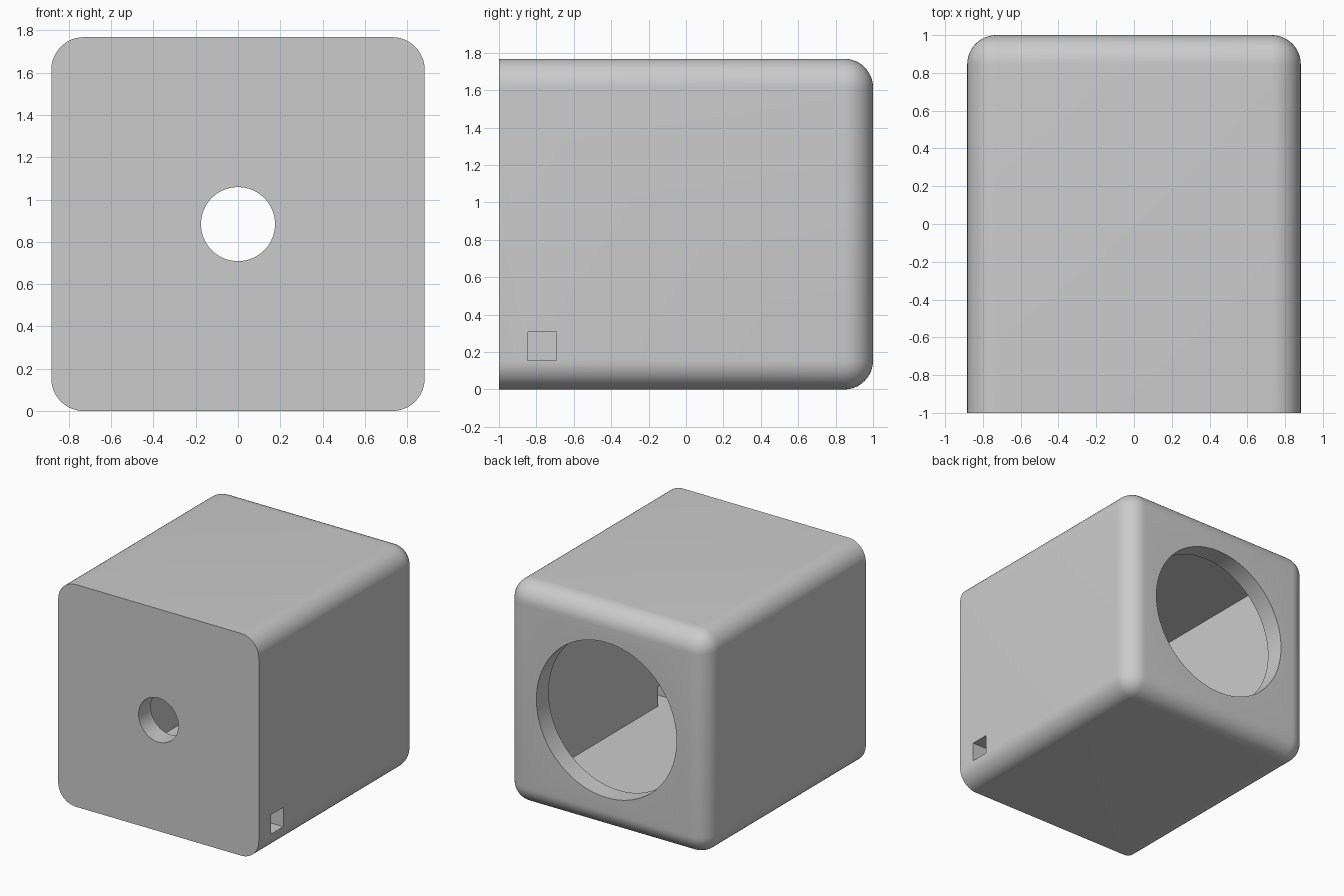
import bpy
import bmesh
import math
from mathutils import Matrix, Vector

cube = bpy.data.objects.get("Cube")
if cube:
    bpy.data.objects.remove(cube, do_unlink=True)

HALF_X, HALF_Y, HEIGHT = 0.883, 1.0, 1.768
WALL = 0.154
MID_Z = HEIGHT / 2

grey = bpy.data.materials.new("light grey")
grey.use_nodes = True
colour = (0.6, 0.6, 0.6, 1)
grey.diffuse_color = colour
grey.node_tree.nodes["Principled BSDF"].inputs["Base Color"].default_value = colour


def finish(name, bm):
    mesh = bpy.data.meshes.new(name)
    bm.to_mesh(mesh)
    bm.free()
    mesh.materials.append(grey)
    obj = bpy.data.objects.new(name, mesh)
    bpy.context.collection.objects.link(obj)
    return obj


def box_bmesh(low, high):
    low, high = Vector(low), Vector(high)
    bm = bmesh.new()
    matrix = Matrix.Translation((low + high) / 2) @ Matrix.Diagonal((*(high - low), 1))
    bmesh.ops.create_cube(bm, size=1, matrix=matrix)
    return bm


def round_cutter(name, radius, y):
    bm = bmesh.new()
    matrix = Matrix.Translation((0, y, MID_Z)) @ Matrix.Rotation(math.pi / 2, 4, "X")
    bmesh.ops.create_cone(bm, cap_ends=True, segments=96, radius1=radius,
                          radius2=radius, depth=4 * WALL, matrix=matrix)
    return finish(name, bm)


# Housing: rounded everywhere except around the flat front
bm = box_bmesh((-HALF_X, -HALF_Y, 0), (HALF_X, HALF_Y, HEIGHT))
rounded = [e for e in bm.edges if any(v.co.y > 0 for v in e.verts)]
bmesh.ops.bevel(bm, geom=rounded, offset=WALL, segments=12, profile=0.5, affect="EDGES")
housing = finish("housing", bm)

# Hollow inside, round openings and a small square side port
inner_x, inner_y = HALF_X - WALL, HALF_Y - WALL
cutters = [
    finish("cavity_cutter", box_bmesh((-inner_x, -inner_y, WALL),
                                      (inner_x, inner_y, HEIGHT - WALL))),
    round_cutter("back_opening_cutter", 0.617, HALF_Y),
    round_cutter("front_hole_cutter", 0.175, -HALF_Y),
    finish("side_port_cutter", box_bmesh((inner_x - 0.1, -inner_y, WALL),
                                         (HALF_X + 0.1, WALL - inner_y, 2 * WALL))),
]

bpy.ops.object.select_all(action="DESELECT")
housing.select_set(True)
bpy.context.view_layer.objects.active = housing
for cutter in cutters:
    cutter.hide_render = True
    cut = housing.modifiers.new(cutter.name, "BOOLEAN")
    cut.operation = "DIFFERENCE"
    cut.solver = "EXACT"
    cut.object = cutter
    bpy.ops.object.modifier_apply(modifier=cut.name)
    bpy.data.objects.remove(cutter, do_unlink=True)

bpy.ops.object.shade_smooth_by_angle(angle=math.radians(30))
